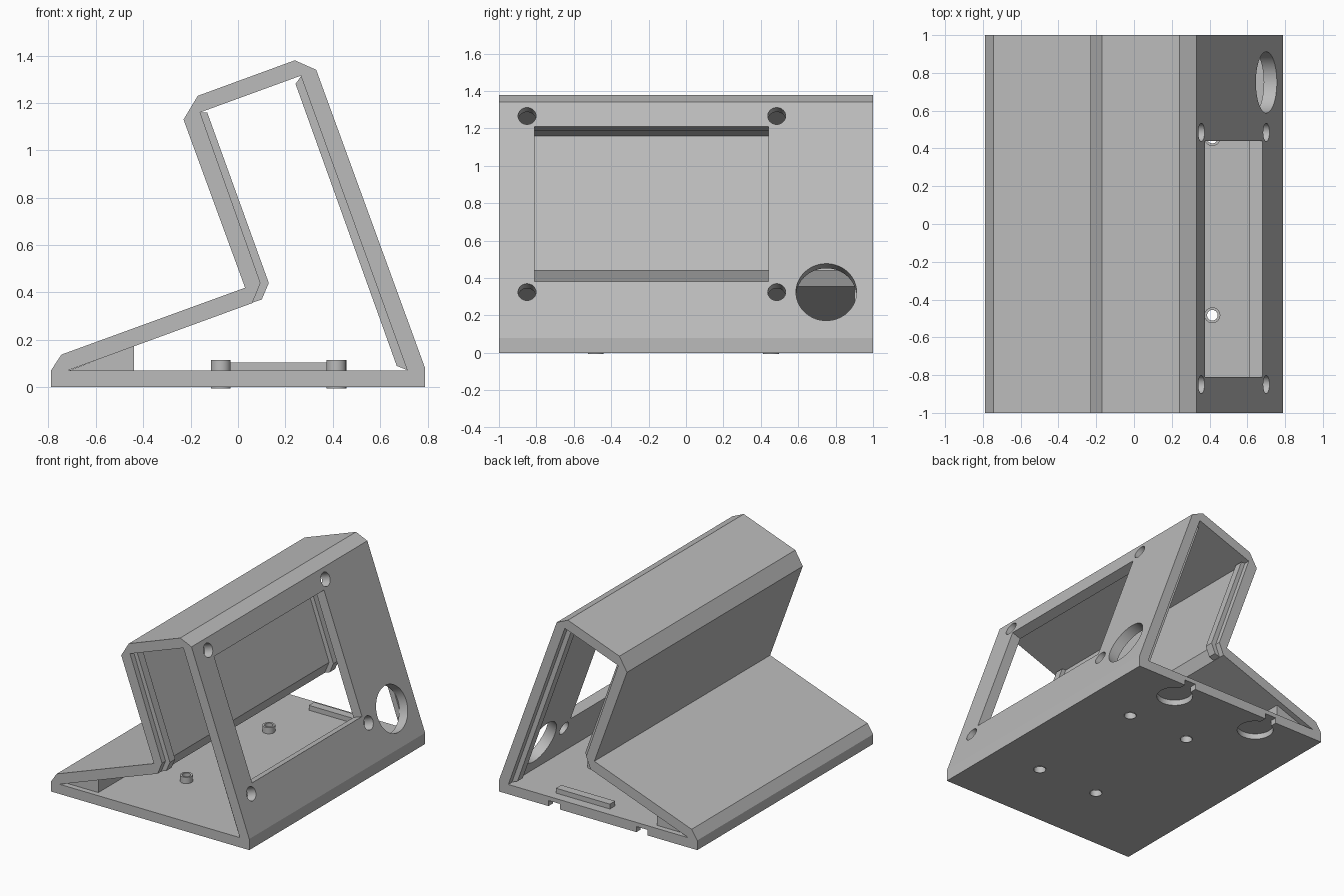
import bpy, bmesh, math
from mathutils import Matrix, Vector

cube = bpy.data.objects.get("Cube")
if cube:
    bpy.data.objects.remove(cube, do_unlink=True)

grey = bpy.data.materials.new("matte_grey")
grey.use_nodes = True
colour = (0.5, 0.5, 0.5, 1)
grey.diffuse_color = colour
grey.node_tree.nodes["Principled BSDF"].inputs["Base Color"].default_value = colour

TILT = math.radians(20)


def finish(name, bm):
    bmesh.ops.recalc_face_normals(bm, faces=bm.faces[:])
    mesh = bpy.data.meshes.new(name)
    bm.to_mesh(mesh)
    bm.free()
    mesh.materials.append(grey)
    ob = bpy.data.objects.new(name, mesh)
    bpy.context.collection.objects.link(ob)
    return ob


def prism(name, profile, y0, y1):
    """Extrude an x-z profile along y."""
    bm = bmesh.new()
    face = bm.faces.new([bm.verts.new((x, y0, z)) for x, z in profile])
    new = bmesh.ops.extrude_face_region(bm, geom=[face])["geom"]
    verts = [g for g in new if isinstance(g, bmesh.types.BMVert)]
    bmesh.ops.translate(bm, vec=(0, y1 - y0, 0), verts=verts)
    return finish(name, bm)


def box(name, centre, size, tilt=0):
    bm = bmesh.new()
    m = Matrix.Translation(centre) @ Matrix.Rotation(tilt, 4, "Y") @ Matrix.Diagonal((*size, 1))
    bmesh.ops.create_cube(bm, size=1, matrix=m)
    return finish(name, bm)


def cylinder(name, centre, radius, depth, tilt=0, sides=40):
    bm = bmesh.new()
    m = Matrix.Translation(centre) @ Matrix.Rotation(tilt, 4, "Y")
    bmesh.ops.create_cone(bm, cap_ends=True, segments=sides, radius1=radius,
                          radius2=radius, depth=depth, matrix=m)
    return finish(name, bm)


def cut(target, cutter):
    cutter.hide_render = True
    mod = target.modifiers.new("cut", "BOOLEAN")
    mod.operation = "DIFFERENCE"
    mod.solver = "EXACT"
    mod.object = cutter
    bpy.context.view_layer.objects.active = target
    bpy.ops.object.modifier_apply(modifier=mod.name)
    bpy.data.objects.remove(cutter, do_unlink=True)


def on_panel(y, z):
    """Point on the outer side of the sloping panel."""
    return Vector((0.79 - (z - 0.08) * math.tan(TILT), y, z))


# Hollow shell, open at both ends
shell = prism("shell", [(-0.79, 0), (0.79, 0), (0.79, 0.08), (0.33, 1.34), (0.24, 1.38),
                        (-0.17, 1.23), (-0.23, 1.13), (0.03, 0.42), (-0.745, 0.138),
                        (-0.79, 0.07)], -1, 1)
cut(shell, prism("cavity", [(-0.72, 0.07), (0.715, 0.07), (0.265, 1.315), (-0.16, 1.16),
                            (0.095, 0.44), (0.06, 0.355)], -1.2, 1.2))

# Panel window, round opening and corner screw holes
cut(shell, box("window", on_panel(-0.185, 0.797), (0.3, 1.25, 0.883), -TILT))
across = math.pi / 2 - TILT
cut(shell, cylinder("round_opening", on_panel(0.75, 0.325), 0.162, 0.25, across, 64))
for y in (-0.85, 0.485):
    for z in (0.325, 1.267):
        cut(shell, cylinder("screw_hole", on_panel(y, z), 0.048, 0.2, across))

# Hanging pockets under the floor
for x in (-0.35, 0.35):
    cut(shell, cylinder("pocket", (x, 0.84, 0), 0.12, 0.08))
    cut(shell, box("pocket_slot", (x, 0.95, 0), (0.09, 0.2, 0.08)))

# Standoffs with holes through the floor
for x in (-0.073, 0.415):
    for y in (-0.483, 0.455):
        cut(shell, cylinder("floor_hole", (x, y, 0.03), 0.042, 0.12))
        post = cylinder("standoff", (x, y, 0.055), 0.042, 0.12)
        cut(post, cylinder("post_hole", (x, y, 0.05), 0.028, 0.3))
        cut(post, cylinder("post_recess", (x, y, 0), 0.04, 0.08))

# End cap ribs on the walls, mirrored front to back
for side, label in ((-1, "front"), (1, "back")):
    y0, y1 = sorted((side * 0.9, side * 0.96))
    prism(label + "_rest_rib", [(0.1, 0.37), (0.13, 0.44), (-0.13, 1.16), (-0.165, 1.16),
                                (0.09, 0.44), (0.055, 0.355)], y0, y1)
    prism(label + "_panel_rib", [(0.27, 1.32), (0.243, 1.28), (0.67, 0.09), (0.72, 0.07)],
          y0, y1)

# Floor stop bar and filled toe
box("floor_stop_bar", (0.17, 0.9, 0.085), (0.43, 0.06, 0.04))
prism("toe_fill", [(-0.72, 0.068), (-0.44, 0.068), (-0.44, 0.175)], -0.96, 0.96)

# Smooth round parts, keep edges crisp
for ob in bpy.context.view_layer.objects:
    ob.select_set(ob.type == "MESH" and grey.name in ob.data.materials)
bpy.context.view_layer.objects.active = shell
bpy.ops.object.shade_smooth_by_angle(angle=math.radians(15))
